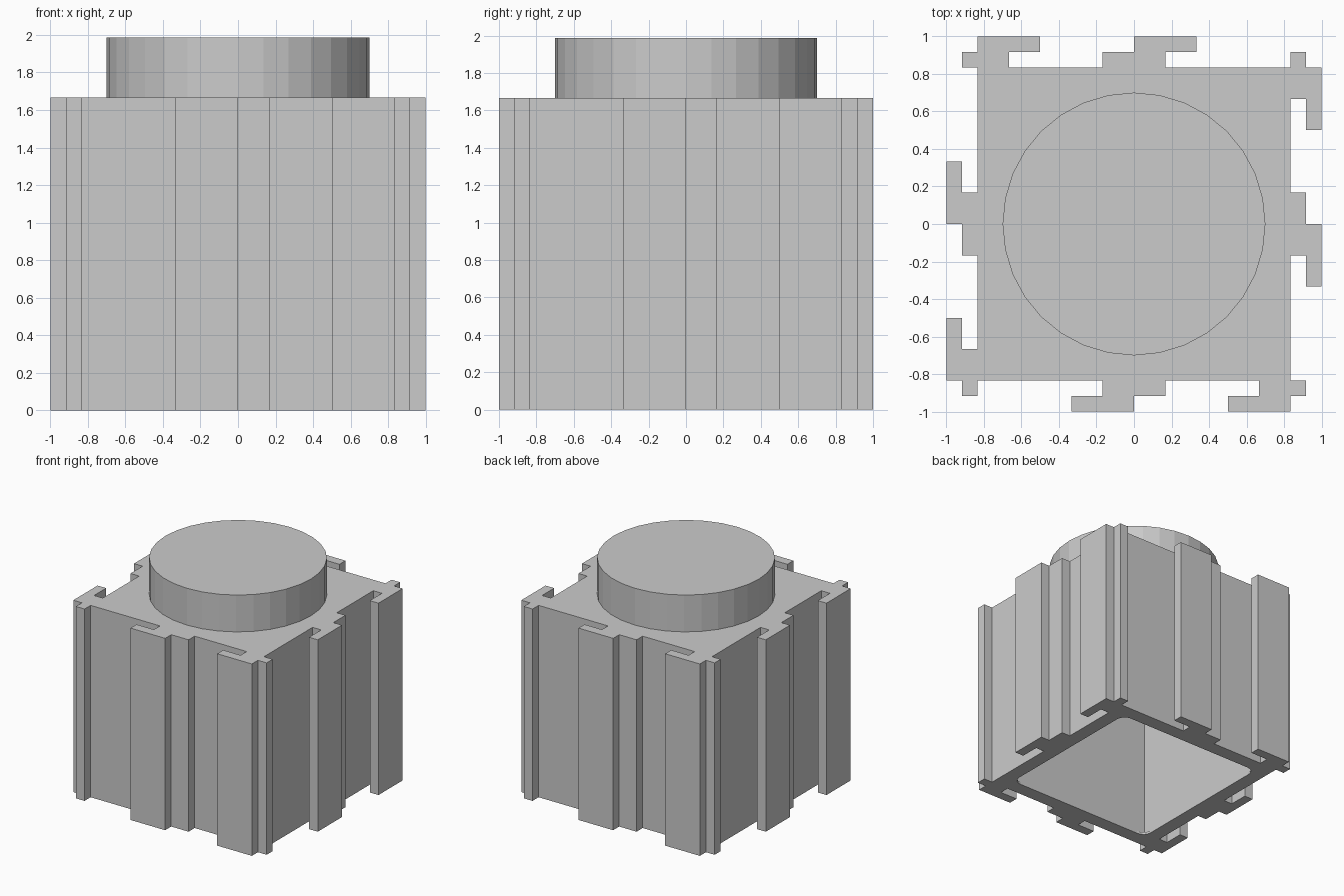
import bpy, bmesh, math

if "Cube" in bpy.data.objects:
    bpy.data.objects.remove(bpy.data.objects["Cube"])


def prism(name, outline, z0, z1):
    """Extrude a closed counter-clockwise outline from z0 to z1."""
    bm = bmesh.new()
    face = bm.faces.new([bm.verts.new((x, y, z0)) for x, y in outline])
    ext = bmesh.ops.extrude_face_region(bm, geom=[face], use_keep_orig=True)
    for v in ext["geom"]:
        if isinstance(v, bmesh.types.BMVert):
            v.co.z = z1
    bmesh.ops.recalc_face_normals(bm, faces=bm.faces)
    mesh = bpy.data.meshes.new(name)
    bm.to_mesh(mesh)
    bm.free()
    obj = bpy.data.objects.new(name, mesh)
    bpy.context.collection.objects.link(obj)
    return obj


def four_turns(points):
    """Repeat a one-side outline around the z axis."""
    result = []
    for _ in range(4):
        result += points
        points = [(-y, x) for x, y in points]
    return result


def cut(target, cutter):
    mod = target.modifiers.new(cutter.name, "BOOLEAN")
    mod.operation = "DIFFERENCE"
    mod.solver = "EXACT"
    mod.object = cutter
    cutter.hide_render = True
    cutter.hide_viewport = True


# Body: one side of interlocking hooks, in twelfths, turned four times
side = [(-2, -10), (-2, -11), (-4, -11), (-4, -12), (0, -12), (0, -11),
        (2, -11), (2, -10), (8, -10), (8, -11), (6, -11), (6, -12),
        (10, -12), (10, -11), (11, -11), (11, -10), (10, -10)]
body = prism("hooked_body", four_turns([(x / 12, y / 12) for x, y in side]), 0, 1.667)

# Hollow underside with a thin rounded rim
c = 0.715
cavity = prism("cavity_cutter", [(-c, -c), (c, -c), (c, c), (-c, c)], 0.02, 1.56)
h, r = 0.71, 0.08
corner = [(h - r + r * math.sin(a), -h + r - r * math.cos(a))
          for a in (i * math.pi / 8 for i in range(5))]
opening = prism("opening_cutter", four_turns(corner), -0.1, 0.1)
cut(body, cavity)
cut(body, opening)

# Round stud on top
ring = [(0.7 * math.cos(i * math.tau / 32), 0.7 * math.sin(i * math.tau / 32))
        for i in range(32)]
prism("top_stud", ring, 1.667, 1.987)
